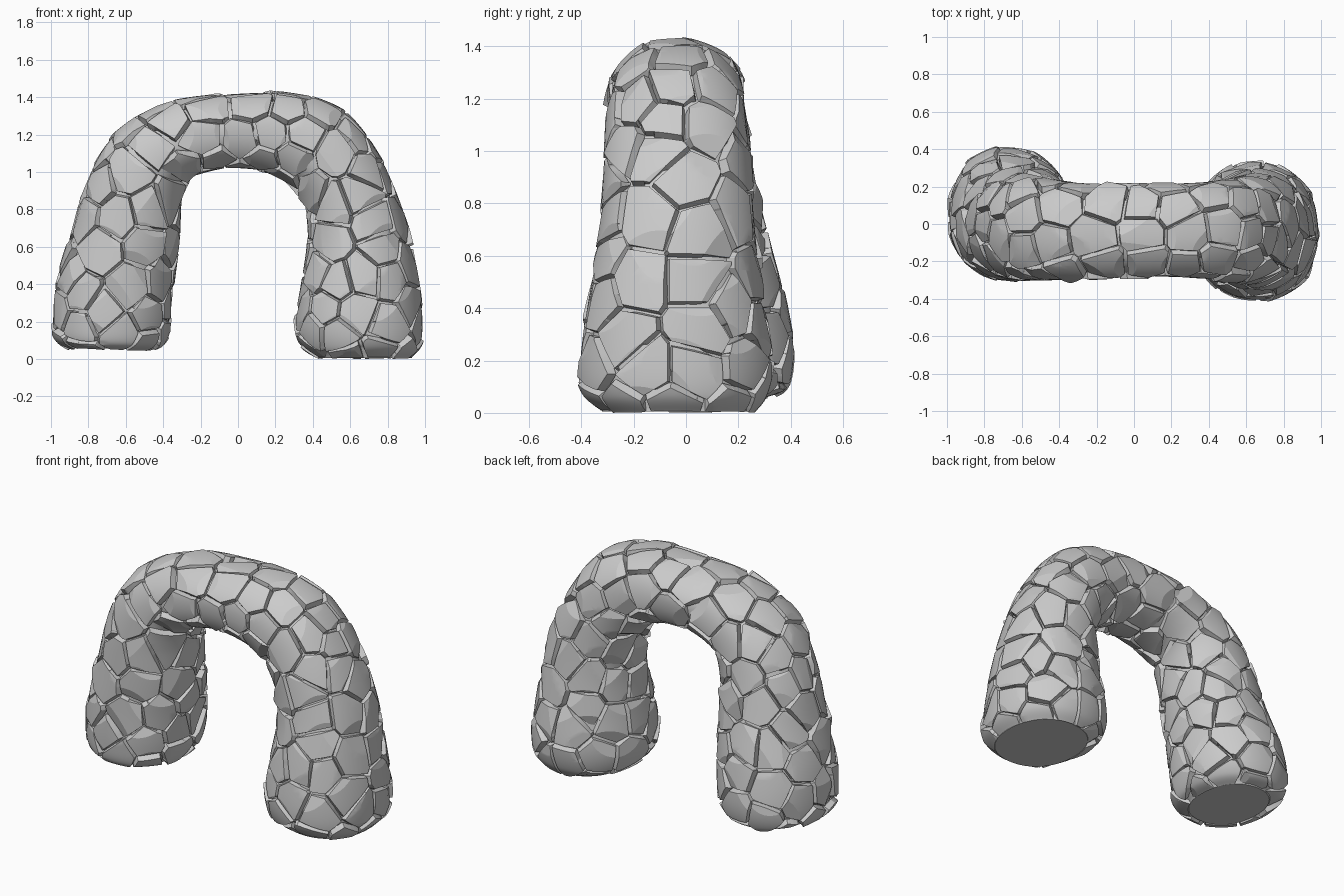
import bpy, bmesh, math, random
from mathutils import Vector

if "Cube" in bpy.data.objects:
    bpy.data.objects.remove(bpy.data.objects["Cube"])

random.seed(7)
NU, STEPS = 60, 9

# Cross-sections from left foot to right foot:
# inner x, inner z, outer x, outer z, front y, back y
SECTIONS = [
    (-0.47, 0.05, -0.89, 0.06, -0.20, 0.31),
    (-0.40, 0.08, -0.97, 0.10, -0.28, 0.38),
    (-0.36, 0.20, -0.99, 0.22, -0.30, 0.41),
    (-0.34, 0.42, -0.97, 0.42, -0.30, 0.38),
    (-0.31, 0.65, -0.90, 0.66, -0.30, 0.32),
    (-0.30, 0.84, -0.82, 0.93, -0.30, 0.27),
    (-0.26, 0.95, -0.67, 1.19, -0.30, 0.24),
    (-0.16, 1.00, -0.38, 1.37, -0.30, 0.22),
    (0.00, 1.02, -0.05, 1.42, -0.29, 0.22),
    (0.17, 0.99, 0.28, 1.42, -0.29, 0.22),
    (0.29, 0.91, 0.56, 1.33, -0.30, 0.23),
    (0.36, 0.78, 0.76, 1.08, -0.31, 0.25),
    (0.37, 0.60, 0.89, 0.78, -0.33, 0.27),
    (0.34, 0.40, 0.96, 0.46, -0.38, 0.30),
    (0.31, 0.19, 0.99, 0.21, -0.41, 0.33),
    (0.35, 0.06, 0.98, 0.07, -0.39, 0.31),
    (0.43, 0.005, 0.93, 0.005, -0.32, 0.25),
]


def catmull(a, b, c, d, t):
    return 0.5 * (2 * b + (c - a) * t + (2 * a - 5 * b + 4 * c - d) * t * t
                  + (3 * b - a - 3 * c + d) * t ** 3)


def rounded(v):
    return math.copysign(abs(v) ** 0.92, v)


def arch_rings():
    n, rings = len(SECTIONS), []
    for k in range((n - 1) * STEPS + 1):
        i, t = min(k // STEPS, n - 2), k / STEPS - min(k // STEPS, n - 2)
        q = [SECTIONS[max(0, min(n - 1, i + o))] for o in (-1, 0, 1, 2)]
        xi, zi, xo, zo, y0, y1 = [catmull(*c, t) for c in zip(*q)]
        ring = []
        for j in range(NU):
            a = 2 * math.pi * j / NU
            c, s = rounded(math.cos(a)), rounded(math.sin(a))
            ring.append(Vector(((xi + xo) / 2 + c * (xo - xi) / 2,
                                (y0 + y1) / 2 + s * (y1 - y0) / 2,
                                (zi + zo) / 2 + c * (zo - zi) / 2)))
        rings.append(ring)
    return rings


def finish(bm, name, angle):
    me = bpy.data.meshes.new(name)
    bm.to_mesh(me)
    bm.free()
    ob = bpy.data.objects.new(name, me)
    bpy.context.collection.objects.link(ob)
    bpy.ops.object.select_all(action='DESELECT')
    bpy.context.view_layer.objects.active = ob
    ob.select_set(True)
    bpy.ops.object.shade_smooth_by_angle(angle=math.radians(angle))
    return ob


# Arch core: closed tube with flat feet
core = bmesh.new()
rings = [[core.verts.new(p) for p in r] for r in arch_rings()]
sides = []
for r0, r1 in zip(rings, rings[1:]):
    for j in range(NU):
        k = (j + 1) % NU
        sides.append(core.faces.new((r0[j], r0[k], r1[k], r1[j])))
core.faces.new(rings[0])
core.faces.new(rings[-1])
bmesh.ops.recalc_face_normals(core, faces=core.faces[:])
core.normal_update()
core.verts.index_update()
pos = [v.co.copy() for v in core.verts]
faces = [([v.index for v in f.verts], f.calc_center_median(), f.normal.copy())
         for f in sides]

# Stone centres scattered evenly over the skin
seeds = []
for idx, c, n in random.sample(faces, len(faces)):
    gap = random.uniform(0.14, 0.19)
    if all((c - s).length > gap for s, _ in seeds):
        seeds.append((c, n))

# Sink the core to form the mortar, keeping the feet full size
inset = []
for i, ring in enumerate(rings):
    depth = 0.034 * min(1, min(i, len(rings) - 1 - i) / 6)
    inset += [(v, v.co - v.normal * depth) for v in ring]
for v, co in inset:
    v.co = co
finish(core, "arch_core", 35)


def build_stone(out, s, n, near):
    """Cut one stone from the skin, facet it and slope its edges."""
    bm, made = bmesh.new(), {}
    for idx, c, fn in faces:
        if (c - s).length < 0.24 and fn.dot(n) > 0.1:
            for i in idx:
                if i not in made:
                    made[i] = bm.verts.new(pos[i])
            bm.faces.new([made[i] for i in idx])

    def cut(co, no, clear):
        bmesh.ops.bisect_plane(bm, geom=bm.verts[:] + bm.edges[:] + bm.faces[:],
                               plane_co=co, plane_no=no, dist=1e-5,
                               clear_outer=clear)

    # Outline between neighbours
    for t in near:
        d = (t - s).normalized()
        cut((s + t) / 2 - d * random.uniform(0.007, 0.014), d, True)
    # Flatten the face and chip two corners
    lift = random.uniform(-0.008, 0.005)
    for v in bm.verts:
        v.co += n * (lift - 0.4 * (v.co - s).dot(n))
    side = n.orthogonal().normalized()
    ang = random.uniform(0, 6.28)
    for k in range(2):
        a = ang + k * random.uniform(1.8, 3.5)
        d = side * math.cos(a) + n.cross(side) * math.sin(a)
        slope = (n + d * random.uniform(0.25, 0.5)).normalized()
        p = s + n * lift + d * random.uniform(0.04, 0.075)
        cut(p, slope, False)
        for v in bm.verts:
            h = (v.co - p).dot(slope)
            if h > 0:
                v.co -= n * (h / slope.dot(n))
    # Sloping rim running down into the mortar
    bm.normal_update()
    rim = [e for e in bm.edges if e.is_boundary]
    normals = {tuple(v.co): v.normal.copy() for e in rim for v in e.verts}
    res = bmesh.ops.extrude_edge_only(bm, edges=rim)
    for v in res['geom']:
        if isinstance(v, bmesh.types.BMVert):
            vn = normals.get(tuple(v.co), n)
            o = v.co - s
            o = (o - n * o.dot(n)).normalized()
            v.co += o * 0.01 - vn * 0.04
            v.co.z = max(v.co.z, 0.0)
    bmesh.ops.recalc_face_normals(bm, faces=bm.faces[:])
    if bm.faces:
        bm.faces.ensure_lookup_table()
        top = min(bm.faces, key=lambda f: (f.calc_center_median() - s).length)
        if top.normal.dot(n) < 0:
            bmesh.ops.reverse_faces(bm, faces=bm.faces[:])
    new = {v: out.verts.new(v.co) for v in bm.verts}
    for f in bm.faces:
        out.faces.new([new[v] for v in f.verts])
    bm.free()


# Stone cladding
stones = bmesh.new()
for s, n in seeds:
    near = [t for t, m in seeds if 0 < (t - s).length < 0.42 and m.dot(n) > -0.3]
    build_stone(stones, s, n, near)
finish(stones, "stone_cladding", 14)
